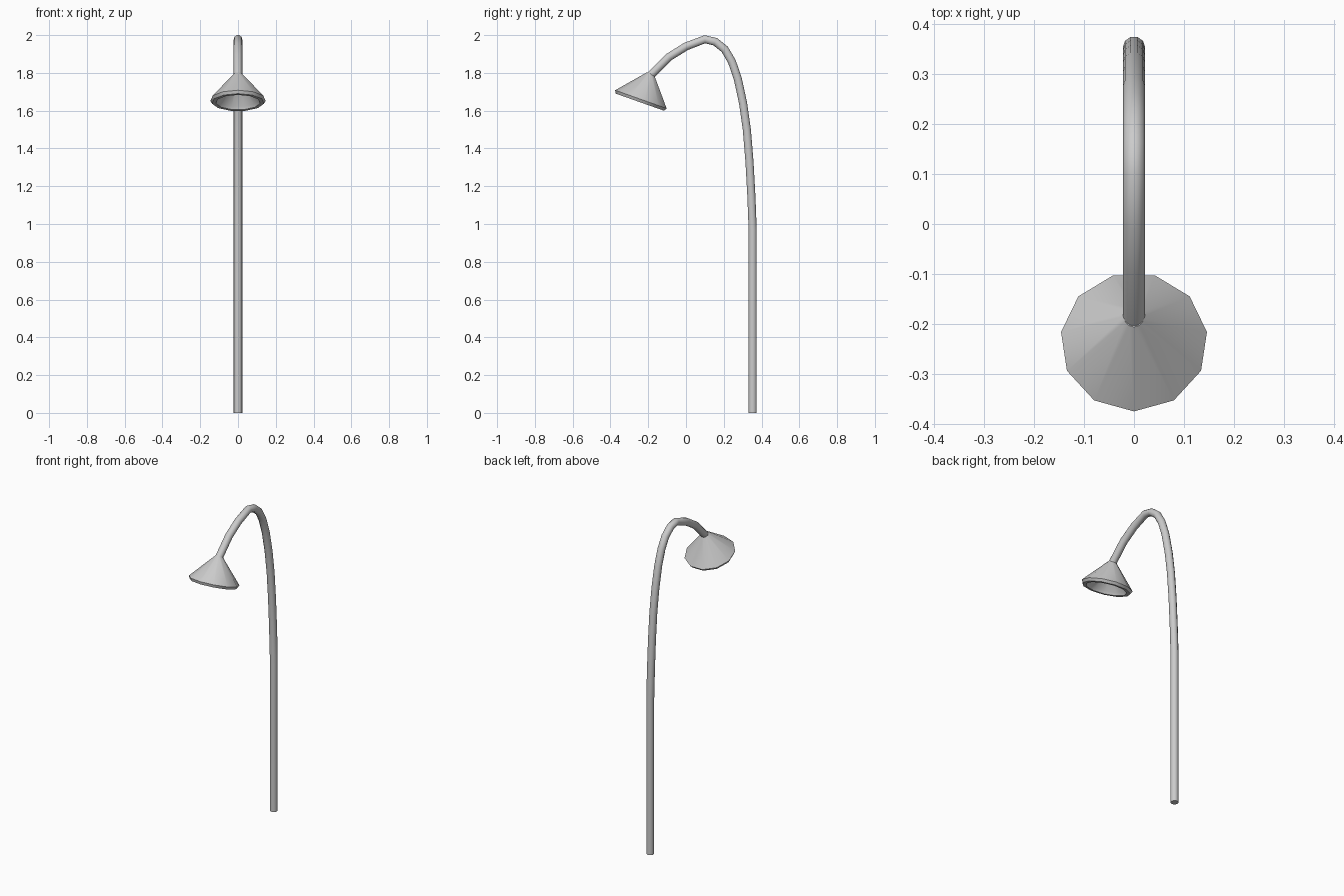
import bpy, bmesh, math
from mathutils import Matrix, Vector

if "Cube" in bpy.data.objects:
    bpy.data.objects.remove(bpy.data.objects["Cube"])


def finish(name, bm, angle=40):
    bmesh.ops.recalc_face_normals(bm, faces=bm.faces)
    mesh = bpy.data.meshes.new(name)
    bm.to_mesh(mesh)
    bm.free()
    ob = bpy.data.objects.new(name, mesh)
    bpy.context.collection.objects.link(ob)
    bpy.ops.object.select_all(action='DESELECT')
    ob.select_set(True)
    bpy.context.view_layer.objects.active = ob
    bpy.ops.object.shade_smooth_by_angle(angle=math.radians(angle))
    return ob


def bridge(bm, rings):
    for a, b in zip(rings, rings[1:]):
        for i in range(len(a)):
            j = (i + 1) % len(a)
            bm.faces.new((a[i], a[j], b[j], b[i]))


# Bent pole: round section swept along a path in the y-z plane
path = [(.353, 0), (.353, .97), (.346, 1.15), (.336, 1.33), (.322, 1.5),
        (.302, 1.64), (.274, 1.77), (.243, 1.86), (.205, 1.925), (.155, 1.965),
        (.10, 1.978), (0, 1.94), (-.09, 1.884), (-.193, 1.782)]
pts = [Vector(p) for p in path]
R, N = .0225, 10
bm = bmesh.new()
rings = []
for k, p in enumerate(pts):
    before = (p - pts[k - 1]).normalized() if k else Vector((0, 1))
    after = (pts[k + 1] - p).normalized() if k < len(pts) - 1 else before
    t = (before + after).normalized()
    ring = []
    for i in range(N):
        a = 2 * math.pi * i / N
        s = R * math.sin(a)
        ring.append(bm.verts.new((R * math.cos(a), p.x + t.y * s, p.y - t.x * s)))
    rings.append(ring)
bridge(bm, rings)
bm.faces.new(rings[0])
bm.faces.new(rings[-1])
finish("bent_pole", bm)

# Lamp shade: hollow 11-sided cone with a turned-in rim, tilted on the pole end
profile = [(.02, .146), (.1475, 0), (.139, -.016), (.118, -.016), (.112, 0), (.02, .105)]
bm = bmesh.new()
rings = []
for r, z in profile:
    rings.append([bm.verts.new((r * math.sin(2 * math.pi * i / 11),
                                -r * math.cos(2 * math.pi * i / 11), z))
                  for i in range(11)])
bridge(bm, rings)
bm.faces.new(rings[0])
bm.faces.new(rings[-1])
tilt = Matrix.Translation((0, -.236, 1.659)) @ Matrix.Rotation(math.radians(-19.5), 4, 'X')
bm.transform(tilt)
finish("lamp_shade", bm)
